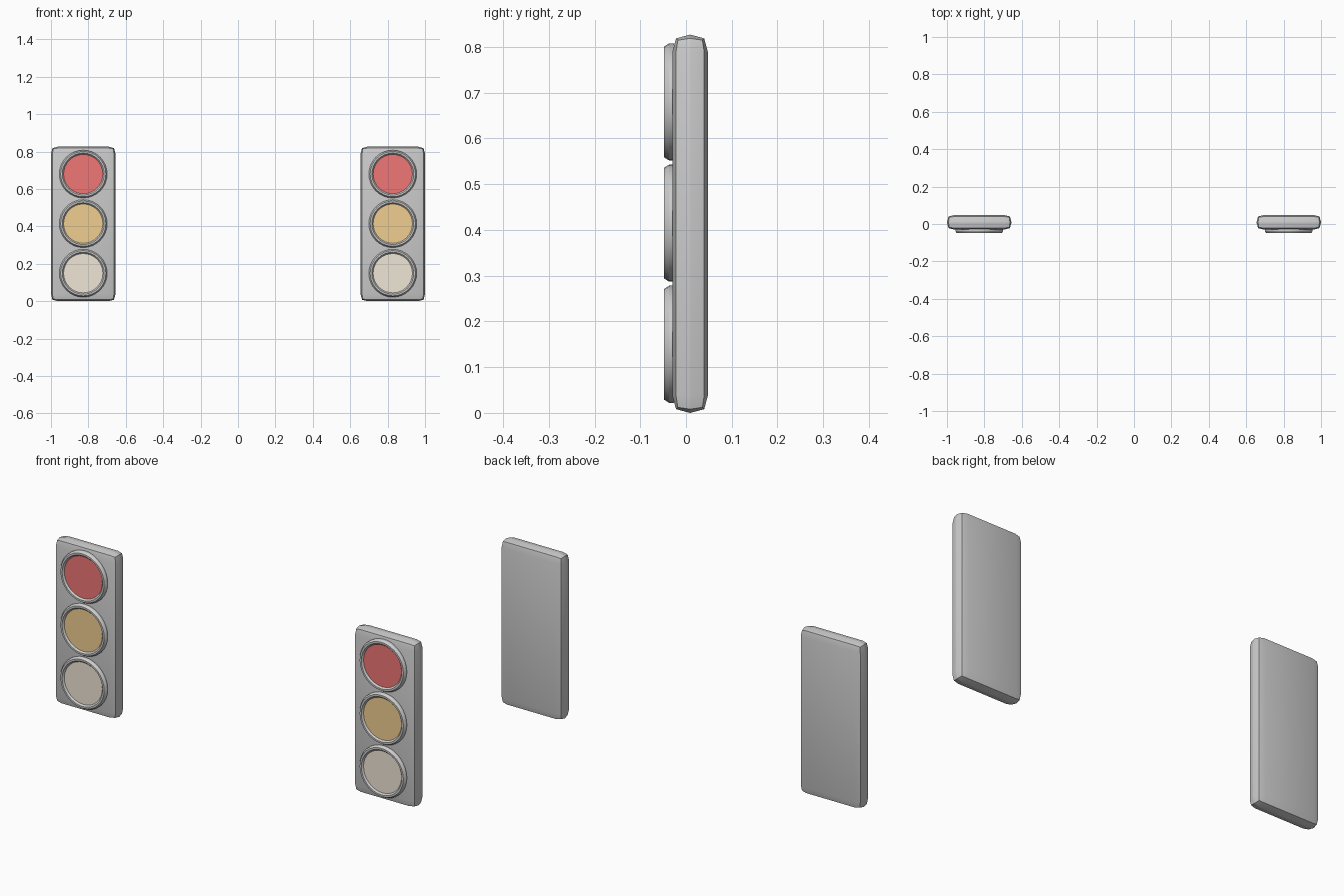
import bpy, bmesh, math
from mathutils import Matrix

if "Cube" in bpy.data.objects:
    bpy.data.objects.remove(bpy.data.objects["Cube"])


def add_object(name, bm, color=None):
    bmesh.ops.recalc_face_normals(bm, faces=bm.faces)
    mesh = bpy.data.meshes.new(name)
    bm.to_mesh(mesh)
    bm.free()
    obj = bpy.data.objects.new(name, mesh)
    bpy.context.collection.objects.link(obj)
    if color:
        mat = bpy.data.materials.get(color[0]) or bpy.data.materials.new(color[0])
        mat.diffuse_color = color[1]
        mat.use_nodes = True
        mat.node_tree.nodes["Principled BSDF"].inputs["Base Color"].default_value = mat.diffuse_color
        mesh.materials.append(mat)
    bpy.ops.object.select_all(action='DESELECT')
    obj.select_set(True)
    bpy.context.view_layer.objects.active = obj
    return obj


def smooth():
    bpy.ops.object.shade_smooth_by_angle(angle=math.radians(30))


def housing(name, x):
    # Flat box whose edges are rounded over half its depth
    bm = bmesh.new()
    bmesh.ops.create_cube(bm, size=1, matrix=Matrix.Translation((x, 0.009, 0.4135))
                          @ Matrix.Diagonal((0.345, 0.078, 0.827, 1)))
    bmesh.ops.bevel(bm, geom=bm.edges[:], offset=0.0385, segments=2,
                    profile=0.62, affect='EDGES')
    add_object(name, bm)
    smooth()


def lathe(name, x, z, profile, color=None, steps=32):
    # Revolve (radius, y) points around an axis along y
    bm = bmesh.new()
    rings = []
    for r, y in profile:
        rings.append([bm.verts.new((x + r * math.cos(2 * math.pi * i / steps), y,
                                    z + r * math.sin(2 * math.pi * i / steps)))
                      for i in range(steps)])
    for a, b in zip(rings, rings[1:]):
        for i in range(steps):
            j = (i + 1) % steps
            bm.faces.new((a[i], a[j], b[j], b[i]))
    if color:
        bm.faces.new(rings[-1])
    add_object(name, bm, color)
    smooth()


BEZEL = [(0.128, -0.026), (0.128, -0.037), (0.121, -0.048),
         (0.112, -0.048), (0.105, -0.040), (0.105, -0.026), (0.128, -0.026)]
LENS = [(0.106, -0.030), (0.106, -0.040)]
LAMPS = [("red", 0.68, (0.87, 0.18, 0.18, 1)),
         ("amber", 0.415, (0.87, 0.62, 0.28, 1)),
         ("cream", 0.15, (0.87, 0.79, 0.67, 1))]

# Left and right lamp clusters
for side, x in (("left", -0.8275), ("right", 0.8275)):
    housing(side + "_housing", x)
    for lamp, z, rgba in LAMPS:
        lathe(f"{side}_{lamp}_bezel", x, z, BEZEL)
        lathe(f"{side}_{lamp}_lens", x, z, LENS, (lamp, rgba))
